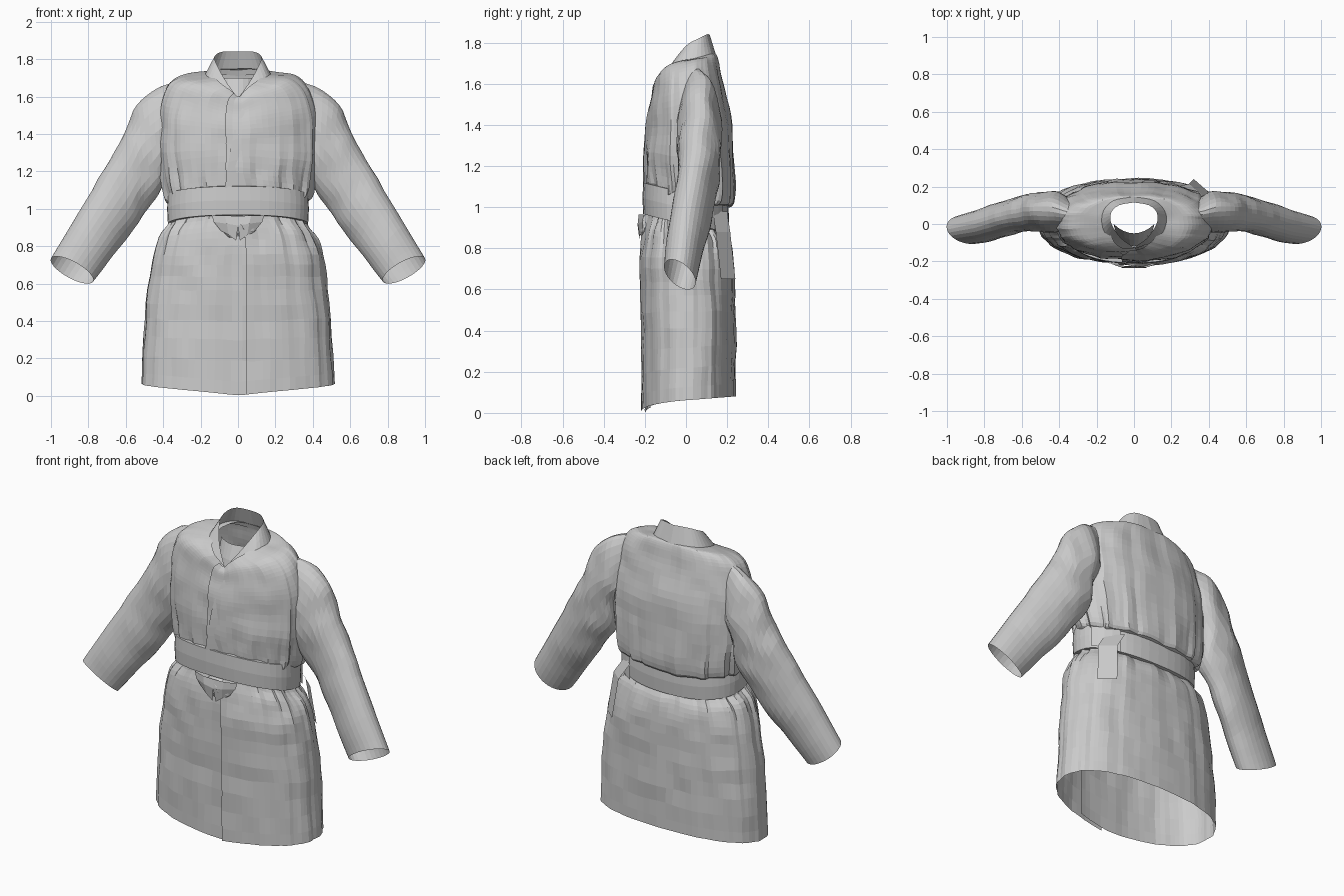
import bpy, bmesh, math
from mathutils import Vector, noise

cube = bpy.data.objects.get("Cube")
if cube:
    bpy.data.objects.remove(cube)

cloth = bpy.data.materials.new("grey_cloth")
cloth.use_nodes = True
GREY = (0.6, 0.6, 0.6, 1)
cloth.diffuse_color = GREY
cloth.node_tree.nodes["Principled BSDF"].inputs["Base Color"].default_value = GREY


def spline(keys, steps):
    """Catmull-Rom through tuples of numbers."""
    out = []
    for i in range(len(keys) - 1):
        a, b = keys[max(i - 1, 0)], keys[i]
        c, d = keys[i + 1], keys[min(i + 2, len(keys) - 1)]
        for s in range(steps):
            u = s / steps
            out.append([q + 0.5 * u * (r - p + u * (2*p - 5*q + 4*r - e + u * (3*(q - r) + e - p)))
                        for p, q, r, e in zip(a, b, c, d)])
    out.append(list(keys[-1]))
    return out


def sheet(name, rows, closed=False):
    """Cloth surface over rows of points."""
    bm = bmesh.new()
    grid = [[bm.verts.new(p) for p in row] for row in rows]
    n = len(grid[0])
    for lo, hi in zip(grid, grid[1:]):
        for j in range(n if closed else n - 1):
            k = (j + 1) % n
            bm.faces.new((lo[j], lo[k], hi[k], hi[j]))
    mesh = bpy.data.meshes.new(name)
    bm.to_mesh(mesh)
    bm.free()
    mesh.materials.append(cloth)
    bpy.context.collection.objects.link(bpy.data.objects.new(name, mesh))


def section(t, w, front, back):
    """Point on a flattened, boxy oval."""
    c, s = math.cos(t), math.sin(t)
    x = w * math.copysign(abs(c) ** 0.86, c)
    y = (front + back) / 2 + (back - front) / 2 * math.copysign(abs(s) ** 0.86, s)
    return x, y


def crumple(p, size, amount):
    return Vector(p) + noise.noise_vector(Vector(p) * size) * amount


# Jacket body: front height, back height, half width, front y, back y, dip power
BODY = [
    (0.00, 0.08, 0.515, -0.208, 0.24, 0.35),
    (0.40, 0.42, 0.495, -0.208, 0.24, 0.5),
    (0.70, 0.70, 0.46, -0.213, 0.235, 0.6),
    (0.88, 0.82, 0.42, -0.20, 0.215, 0.6),
    (0.98, 0.89, 0.36, -0.175, 0.18, 0.6),
    (1.09, 0.99, 0.36, -0.185, 0.18, 0.6),
    (1.14, 1.02, 0.39, -0.19, 0.23, 0.6),
    (1.25, 1.17, 0.415, -0.193, 0.235, 0.6),
    (1.38, 1.40, 0.425, -0.186, 0.22, 0.5),
    (1.46, 1.56, 0.415, -0.175, 0.19, 0.4),
    (1.50, 1.68, 0.38, -0.16, 0.165, 0.3),
    (1.53, 1.735, 0.315, -0.15, 0.15, 0.24),
    (1.55, 1.745, 0.22, -0.138, 0.14, 0.23),
    (1.57, 1.75, 0.14, -0.128, 0.13, 0.25),
]
COLS = 90
rows = []
for zf, zb, w, yf, yb, power in spline(BODY, 4):
    # The wrap edge swings across the centre line from hem to neck
    start = -math.pi / 2 + 0.06 - 0.18 * min(max((zf - 0.9) / 0.3, 0), 1)
    end = math.pi * 1.5 + 0.4
    # Gathers are deepest either side of the belt
    gather = 0.007 * math.exp(-((zf - 1.04) / 0.2) ** 2) + 0.0018
    row = []
    for j in range(COLS):
        u = j / (COLS - 1)
        t = start + (end - start) * u
        x, y = section(t, w, yf, yb)
        rise = ((1 + math.sin(t)) / 2) ** power
        fold = gather * (math.sin(17 * t + 2 * zf) + 0.6 * math.sin(29 * t + 1))
        # Outer edge lifts off, inner edge tucks behind
        y *= 1 + 0.05 * max(0, 1 - u / 0.15) - 0.1 * max(0, u - 0.88) / 0.12
        scale = 1 + fold / 0.3
        p = Vector((x * scale, y * scale, zf + (zb - zf) * rise))
        row.append(crumple(p, 8, 0.01 if zf > 0.1 else 0))
    rows.append(row)
sheet("jacket_body", rows)

# Sleeves: top x, top z, bottom x, bottom z, centre y, half depth, cuff slant
SLEEVE = [
    (0.32, 1.69, 0.39, 1.20, 0.06, 0.08, 0),
    (0.43, 1.64, 0.42, 1.08, 0.068, 0.105, 0),
    (0.53, 1.555, 0.49, 0.98, 0.068, 0.10, 0),
    (0.61, 1.39, 0.54, 0.91, 0.06, 0.098, 0),
    (0.71, 1.22, 0.60, 0.83, 0.04, 0.095, 0.01),
    (0.86, 0.97, 0.69, 0.72, 0.0, 0.09, 0.025),
    (1.00, 0.735, 0.775, 0.61, -0.03, 0.077, 0.045),
]
for side, label in ((1, "left"), (-1, "right")):
    rows = []
    keys = spline(SLEEVE, 4)
    for i, (tx, tz, bx, bz, cy, depth, slant) in enumerate(keys):
        top, low = Vector((tx, cy, tz)), Vector((bx, cy, bz))
        row = []
        for j in range(28):
            a = math.tau * j / 28
            p = (top + low) / 2 + (top - low) / 2 * math.cos(a)
            p += math.sin(a) * Vector((0.5 * slant, depth, -0.85 * slant))
            p = crumple(p, 8, 0.025 * (1 - i / (len(keys) - 1)))
            row.append((p.x * side, p.y, p.z))
        rows.append(row if side < 0 else row[::-1])
    sheet(label + "_sleeve", rows, True)

# Collar band: inner edge and outer edge from the V round to the nape
INNER = [(0, -0.125, 1.59), (0.07, -0.075, 1.69), (0.12, 0, 1.785),
         (0.122, 0.06, 1.82), (0.08, 0.10, 1.84), (0, 0.115, 1.84)]
OUTER = [(0.04, -0.175, 1.48), (0.10, -0.135, 1.59), (0.16, -0.055, 1.69),
         (0.175, 0.05, 1.72), (0.12, 0.13, 1.72), (0, 0.155, 1.71)]


def round_neck(edge):
    half = spline(edge, 4)
    return [(-x, y, z) for x, y, z in half] + [tuple(p) for p in half[-2::-1]]


inner, outer = round_neck(INNER), round_neck(OUTER)
middle = [(Vector(a) + Vector(b)) / 2 for a, b in zip(inner, outer)]
sheet("collar", [inner, middle, outer])

# Inner layer closing the bottom of the V
sheet("inner_layer", [[(w * k / 4, front + 0.05 * (k / 4) ** 2, z) for k in range(-4, 5)]
                      for w, front, z in ((0.11, -0.05, 1.70), (0.10, -0.085, 1.62), (0.08, -0.12, 1.50))])

# Lapel edge running down the wrap to the belt
lapel = spline([(0.03, -0.158, 1.56), (-0.02, -0.192, 1.42),
                (-0.05, -0.208, 1.25), (-0.07, -0.208, 1.11)], 3)
sheet("lapel", [[(x, y, z) for x, y, z in lapel],
                [(x + 0.11, y + 0.01, z + 0.03) for x, y, z in lapel]])


# Belt, lower at the back
def belt_point(t, height, grow=0.0):
    x, y = section(t, 0.375 + grow, -0.208 - grow, 0.205 + grow)
    return x, y, 1.045 - 0.095 * (1 + math.sin(t)) / 2 + height


sheet("belt", [[belt_point(math.tau * j / 48, h, g) for j in range(48)]
               for h, g in ((-0.08, -0.02), (-0.078, 0), (0, 0.004), (0.075, 0), (0.077, -0.02))], True)

# Belt end lapped over the back hip, with a flat tail hanging from it
sheet("belt_overlap", [[belt_point(math.pi * (0.1 + 0.05 * j), h - 0.004 * j, 0.01) for j in range(5)]
                       for h in (-0.07, 0.075)])
TAIL = [(0.98, 0.27, 0.165), (0.88, 0.335, 0.18), (0.65, 0.36, 0.205)]
sheet("belt_tail", [[(x + 0.04 * k, y - 0.035 * k, z) for k in (1, 0, -1)] for z, x, y in TAIL])

# Crumpled knot and its two short ends
bm = bmesh.new()
bmesh.ops.create_icosphere(bm, subdivisions=3, radius=1)
for v in bm.verts:
    v.co = crumple((v.co.x * 0.09, v.co.y * 0.035 - 0.198, v.co.z * 0.06 + 0.905), 18, 0.025)
mesh = bpy.data.meshes.new("knot")
bm.to_mesh(mesh)
bm.free()
mesh.materials.append(cloth)
bpy.context.collection.objects.link(bpy.data.objects.new("knot", mesh))
for side, label in ((1, "left"), (-1, "right")):
    sheet(label + "_knot_end", [
        [(0.0, -0.225, 0.96), (0.07 * side, -0.23, 0.965), (0.14 * side, -0.205, 0.965)],
        [(0.0, -0.235, 0.91), (0.06 * side, -0.235, 0.92), (0.13 * side, -0.21, 0.93)],
        [(0.01 * side, -0.225, 0.83), (0.05 * side, -0.225, 0.86), (0.09 * side, -0.21, 0.88)]])
